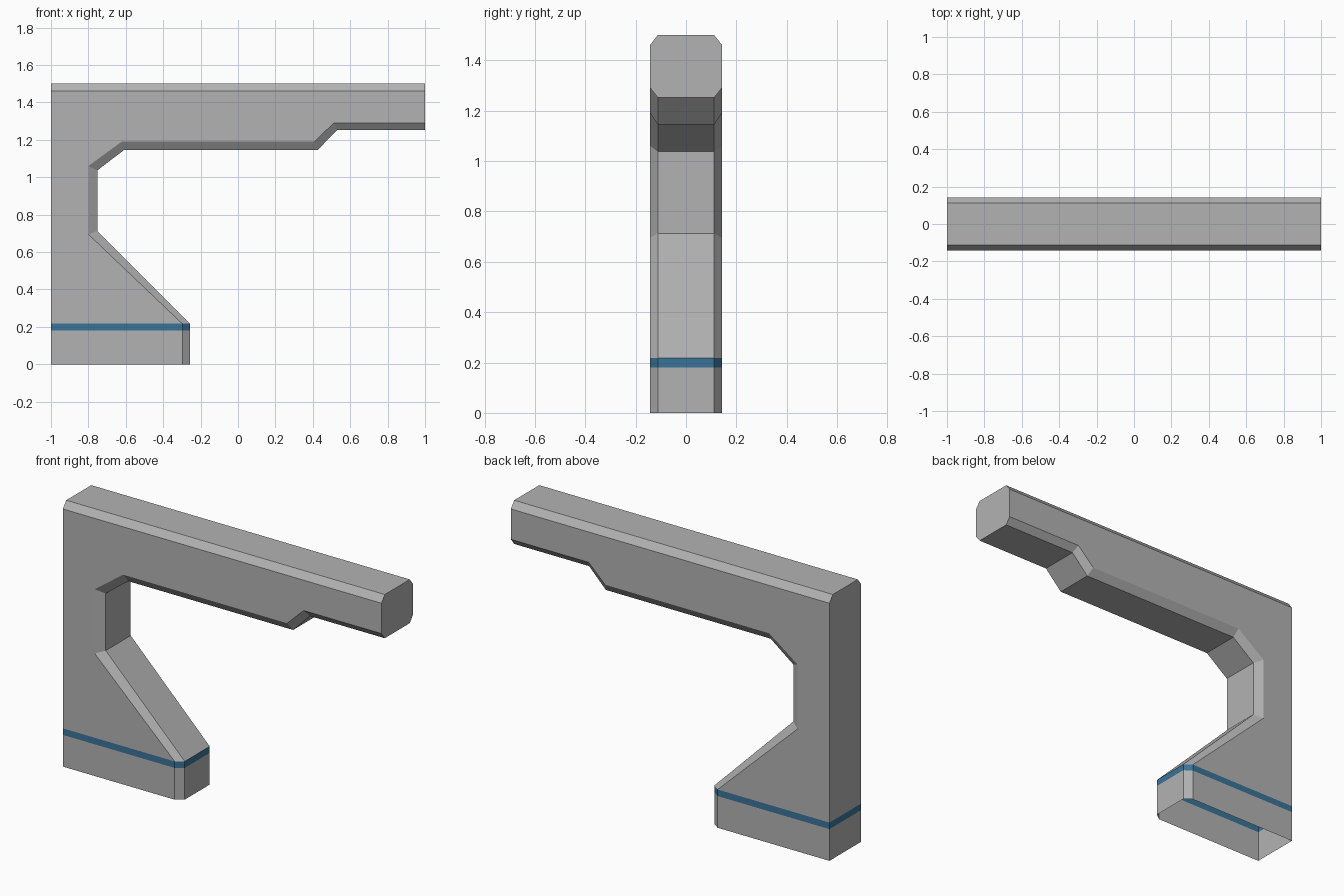
import bpy, bmesh
from mathutils import Vector

if "Cube" in bpy.data.objects:
    bpy.data.objects.remove(bpy.data.objects["Cube"])

# Outlines in x, z: inset side face and full-size middle of the beam
SIDE = [(-1, 0), (-.298, 0), (-.298, .217), (-.8, .695), (-.8, 1.06), (-.622, 1.19),
        (.408, 1.19), (.512, 1.29), (1, 1.29), (1, 1.462), (-1, 1.462)]
CORE = [(-1, 0), (-.256, 0), (-.256, .217), (-.752, .713), (-.752, 1.037), (-.61, 1.145),
        (.425, 1.145), (.53, 1.252), (1, 1.252), (1, 1.5), (-1, 1.5)]
STRIPE = (.18, .217)


def material(name, color):
    m = bpy.data.materials.new(name)
    m.diffuse_color = (*color, 1)
    m.use_nodes = True
    m.node_tree.nodes["Principled BSDF"].inputs["Base Color"].default_value = m.diffuse_color
    return m


# Bracket body: four outlines lofted across y, open underneath
bm = bmesh.new()
rings = [[bm.verts.new((x, y, z)) for x, z in outline]
         for outline, y in ((SIDE, -.142), (CORE, -.112), (CORE, .112), (SIDE, .142))]
bm.faces.new(rings[0])
bm.faces.new(rings[-1][::-1])
n = len(SIDE)
for a, b in zip(rings, rings[1:]):
    for i in range(1, n):
        j = (i + 1) % n
        bm.faces.new((a[j], a[i], b[i], b[j]))
bmesh.ops.recalc_face_normals(bm, faces=bm.faces)

# Painted stripe around the foot
for z in STRIPE:
    bmesh.ops.bisect_plane(bm, geom=bm.verts[:] + bm.edges[:] + bm.faces[:], dist=1e-5,
                           plane_co=Vector((0, 0, z)), plane_no=Vector((0, 0, 1)))
for f in bm.faces:
    zs = [v.co.z for v in f.verts]
    f.material_index = int(min(zs) > STRIPE[0] - .001 and max(zs) < STRIPE[1] + .001)

mesh = bpy.data.meshes.new("bracket_arm")
bm.to_mesh(mesh)
bm.free()
mesh.materials.append(material("light_grey", (.45, .45, .45)))
mesh.materials.append(material("blue_stripe", (.042, .175, .32)))
bpy.context.collection.objects.link(bpy.data.objects.new("bracket_arm", mesh))
